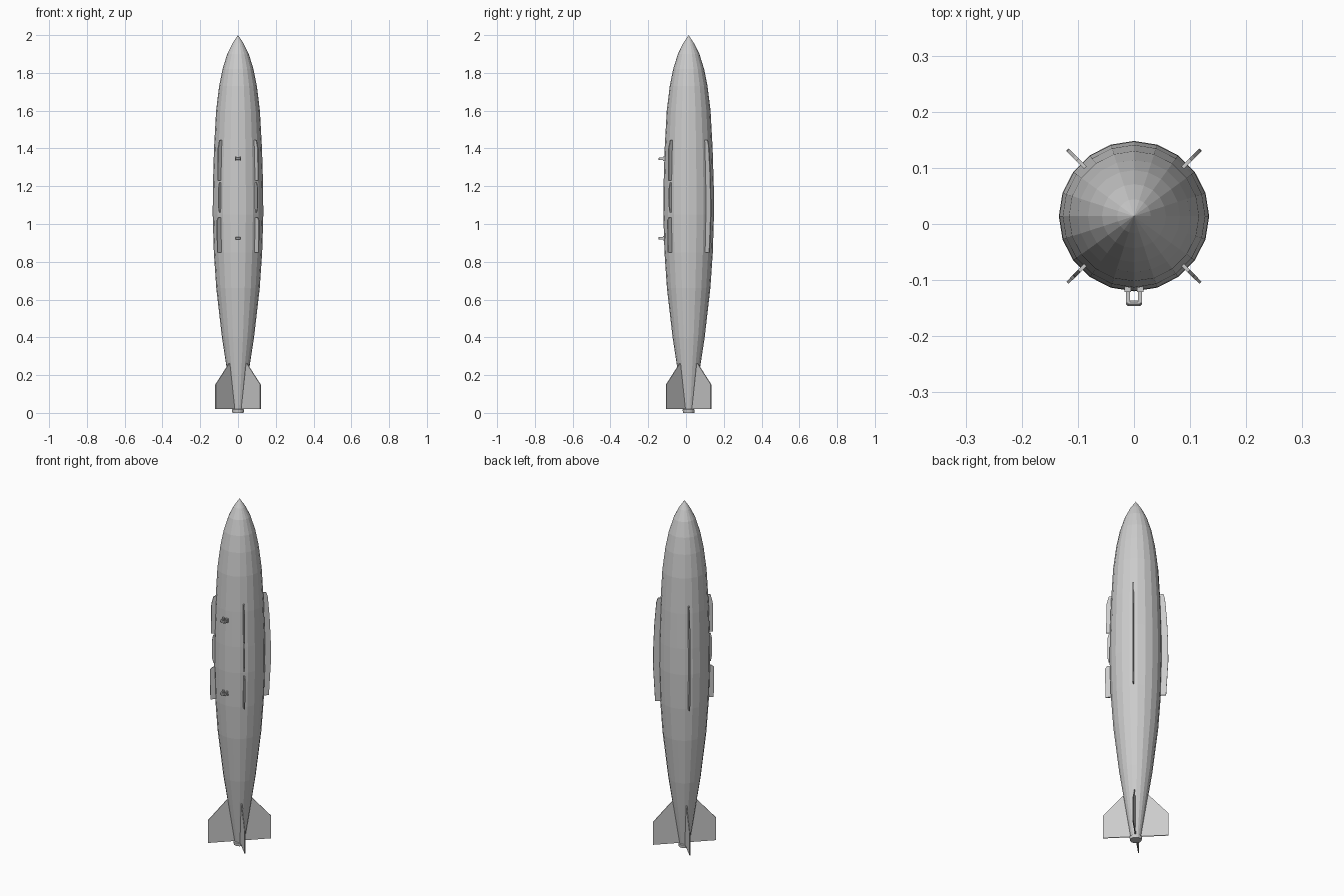
import bpy, bmesh
from math import sin, cos, tau, radians

if "Cube" in bpy.data.objects:
    bpy.data.objects.remove(bpy.data.objects["Cube"])

CY = 0.014      # body axis sits slightly behind the origin
SIDES = 20


def finish(name, bm):
    bmesh.ops.recalc_face_normals(bm, faces=bm.faces[:])
    me = bpy.data.meshes.new(name)
    bm.to_mesh(me)
    bm.free()
    ob = bpy.data.objects.new(name, me)
    bpy.context.collection.objects.link(ob)
    return ob


def lathe(name, profile):
    """Faceted solid of revolution from (radius, z) points; radius 0 gives a tip."""
    bm = bmesh.new()
    rings = []
    for r, z in profile:
        n = SIDES if r > 0 else 1
        rings.append([bm.verts.new((r * cos(tau * i / n), r * sin(tau * i / n), z))
                      for i in range(n)])
    for a, b in zip(rings, rings[1:]):
        for i in range(SIDES):
            j = (i + 1) % SIDES
            if len(b) == 1:
                bm.faces.new((a[i], a[j], b[0]))
            else:
                bm.faces.new((a[i], a[j], b[j], b[i]))
    bm.faces.new(rings[0][::-1])
    ob = finish(name, bm)
    ob.location.y = CY
    return ob


def plate(name, outline, angle, thick):
    """Thin radial plate from an (r, z) outline, turned about the body axis."""
    bm = bmesh.new()
    face = bm.faces.new([bm.verts.new((r, -thick / 2, z)) for r, z in outline])
    ext = bmesh.ops.extrude_face_region(bm, geom=[face])
    moved = [v for v in ext["geom"] if isinstance(v, bmesh.types.BMVert)]
    bmesh.ops.translate(bm, verts=moved, vec=(0, thick, 0))
    ob = finish(name, bm)
    ob.location.y = CY
    ob.rotation_euler.z = radians(angle)
    return ob


def box(name, size, loc):
    bm = bmesh.new()
    bmesh.ops.create_cube(bm, size=1)
    bmesh.ops.scale(bm, verts=bm.verts[:], vec=size)
    ob = finish(name, bm)
    ob.location = loc
    return ob


# Streamlined body
lathe("body", [(0.025, 0.01), (0.062, 0.25), (0.085, 0.4), (0.115, 0.66),
               (0.128, 0.85), (0.134, 1.05), (0.133, 1.2), (0.127, 1.4),
               (0.116, 1.6), (0.1, 1.73), (0.082, 1.82), (0.057, 1.9),
               (0.03, 1.955), (0, 2.0)])
# Tail collar
lathe("tail_collar", [(0.03, 0), (0.032, 0.018), (0.024, 0.022)])

# Tail fins
fin = [(0.015, 0.02), (0.168, 0.02), (0.168, 0.15), (0.067, 0.262), (0.05, 0.262)]
for a in (45, 135, 225, 315):
    plate(f"tail_fin_{a}", fin, a, 0.005)

# Rear strakes are continuous
rear = [(0.115, 0.85), (0.156, 0.85), (0.167, 1.05), (0.166, 1.16),
        (0.16, 1.3), (0.15, 1.42), (0.142, 1.445), (0.115, 1.445)]
# Front strakes are split in three with a low middle piece
front = {
    "lower": [(0.115, 0.85), (0.155, 0.85), (0.158, 1.02), (0.145, 1.035), (0.115, 1.035)],
    "middle": [(0.12, 1.06), (0.14, 1.06), (0.146, 1.09), (0.146, 1.19),
               (0.14, 1.22), (0.12, 1.22)],
    "upper": [(0.115, 1.23), (0.152, 1.23), (0.15, 1.4), (0.138, 1.445), (0.115, 1.445)],
}
for a in (45, 135):
    plate(f"rear_strake_{a}", rear, a, 0.006)
for a in (225, 315):
    for part, outline in front.items():
        plate(f"front_strake_{part}_{a}", outline, a, 0.006)

# Suspension lugs: two legs joined by a crossbar
for n, z in (("upper", 1.345), ("lower", 0.925)):
    for s in (-1, 1):
        box(f"{n}_lug_leg_{s}", (0.007, 0.034, 0.014), (s * 0.0105, -0.124, z))
    bar = box(f"{n}_lug_bar", (0.028, 0.01, 0.014), (0, -0.141, z))
    bev = bar.modifiers.new("round", 'BEVEL')
    bev.width = 0.003
    bev.segments = 1
    # Foot pad against the body
    for s in (-1, 1):
        box(f"{n}_lug_foot_{s}", (0.012, 0.012, 0.024), (s * 0.011, -0.115, z))
